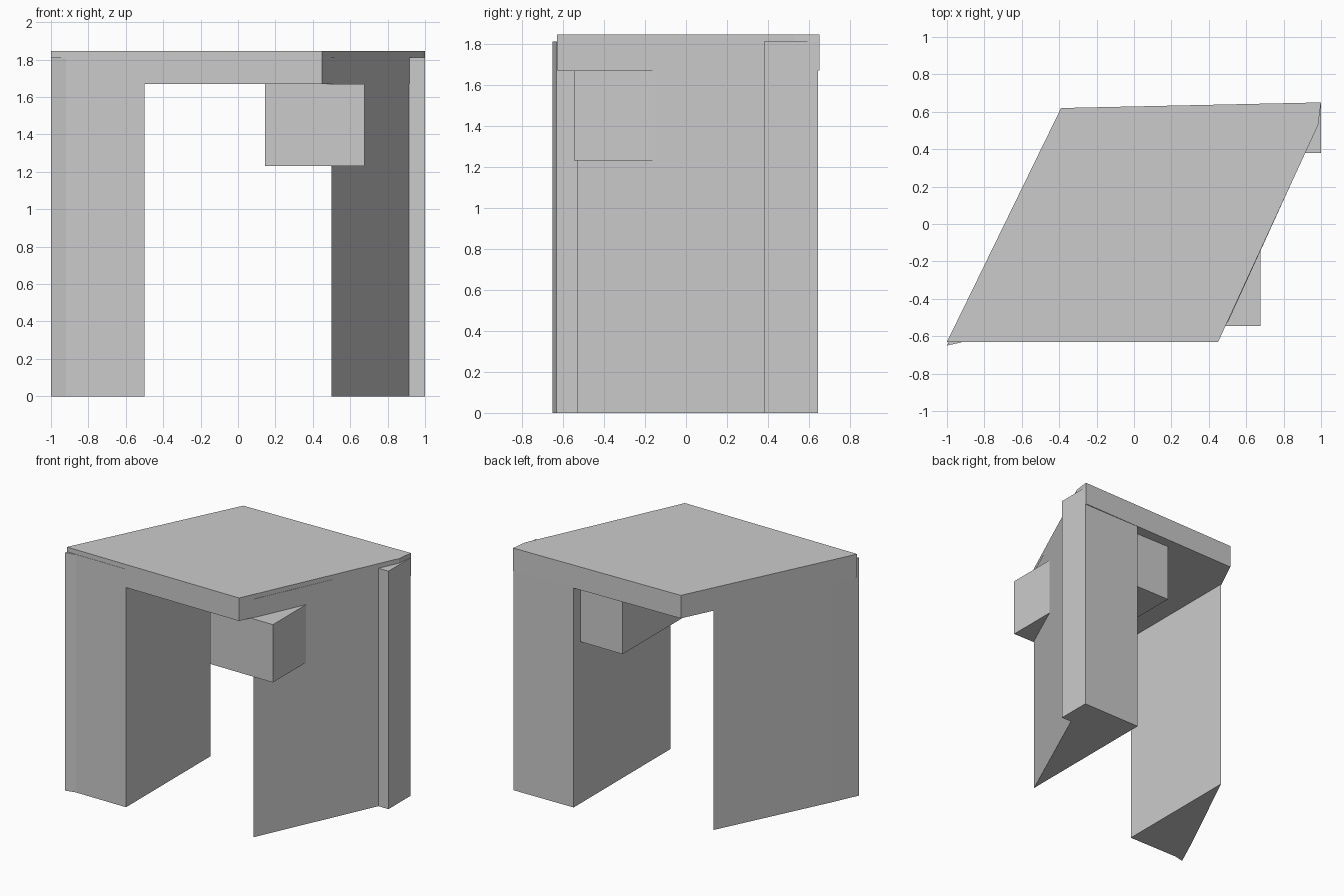
import bpy
import bmesh

cube = bpy.data.objects.get("Cube")
if cube:
    bpy.data.objects.remove(cube, do_unlink=True)

grey = bpy.data.materials.new("plain_grey")
grey.use_nodes = True
colour = (0.6, 0.6, 0.6, 1)
grey.diffuse_color = colour
grey.node_tree.nodes["Principled BSDF"].inputs["Base Color"].default_value = colour


def prism(name, outline, bottom, top):
    """Extrude a counter-clockwise plan outline between two heights."""
    bm = bmesh.new()
    base = bm.faces.new([bm.verts.new((x, y, bottom)) for x, y in outline])
    side = bmesh.ops.extrude_face_region(bm, geom=[base], use_keep_orig=True)
    raised = [v for v in side["geom"] if isinstance(v, bmesh.types.BMVert)]
    bmesh.ops.translate(bm, verts=raised, vec=(0, 0, top - bottom))
    bmesh.ops.recalc_face_normals(bm, faces=bm.faces)
    mesh = bpy.data.meshes.new(name)
    bm.to_mesh(mesh)
    bm.free()
    mesh.materials.append(grey)
    obj = bpy.data.objects.new(name, mesh)
    bpy.context.collection.objects.link(obj)
    return obj


UNDERSIDE = 1.67
LEG_TOP = 1.81

# Slanted roof slab
prism("roof_slab", [(-1, -0.63), (0.45, -0.63), (0.985, 0.53),
                    (1, 0.65), (-0.39, 0.62)], UNDERSIDE, 1.845)

# Wedge-shaped leg on the right, with a thin lip at its front corner
prism("right_leg", [(-1, -0.65), (-0.92, -0.632), (-0.5, -0.632),
                    (-0.5, 0.386), (-0.91, -0.455)], 0, LEG_TOP)

# Wedge-shaped leg on the left, with a square buttress at the back
prism("left_leg", [(0.5, -0.53), (0.915, 0.38), (1, 0.38),
                   (1, 0.643), (0.5, 0.637)], 0, LEG_TOP)

# Box beam hung under the slab and passing through the left leg
prism("hanging_beam", [(0.145, -0.545), (0.675, -0.545),
                       (0.675, 0.555), (0.145, 0.555)], 1.23, UNDERSIDE)
